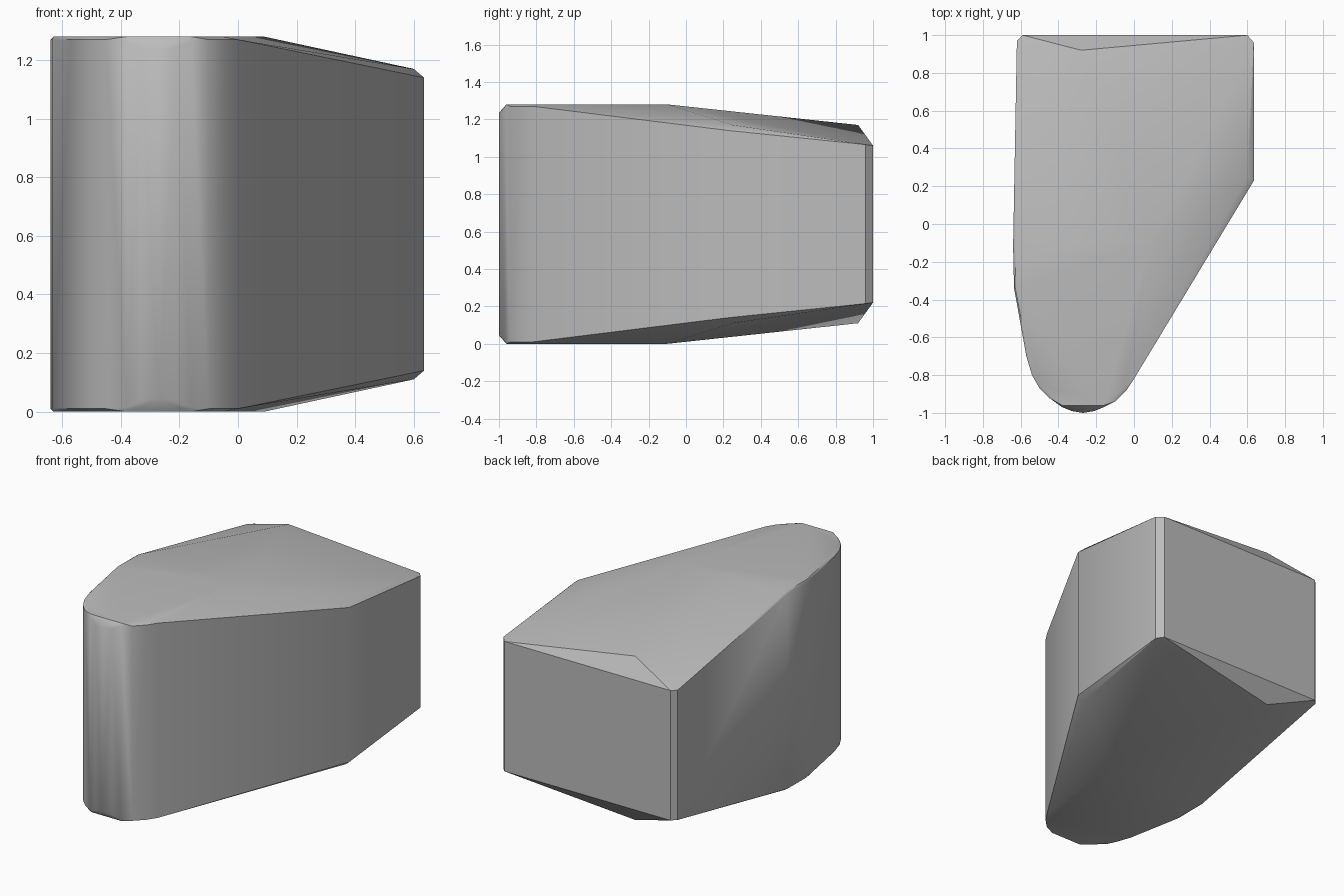
import bpy, bmesh, math

cube = bpy.data.objects.get("Cube")
if cube:
    bpy.data.objects.remove(cube, do_unlink=True)

MID = 0.64  # the block is mirrored above and below this height

# Upper rim of the walls: rounded nose, slanted right wall, bevelled back corners
rim = [(-0.64, -0.12, 1.27), (-0.635, -0.34, 1.27), (-0.57, -0.70, 1.27),
       (-0.54, -0.80, 1.27), (-0.50, -0.87, 1.27), (-0.45, -0.92, 1.27),
       (-0.38, -0.97, 1.265), (-0.33, -0.99, 1.24), (-0.27, -1.0, 1.235),
       (-0.21, -0.99, 1.24), (-0.16, -0.97, 1.265), (-0.10, -0.94, 1.27),
       (-0.04, -0.88, 1.27), (0.0, -0.82, 1.27), (0.635, 0.23, 1.14),
       (0.635, 0.96, 1.065), (0.60, 1.0, 1.06), (-0.59, 1.0, 1.06),
       (-0.62, 0.97, 1.06)]

# Crown: flat plateau over the nose, falling to the back and the right
crown = [(-0.63, -0.33, 1.28), (-0.625, -0.12, 1.28), (-0.56, -0.70, 1.28),
         (-0.50, -0.85, 1.28), (-0.38, -0.96, 1.28), (-0.16, -0.96, 1.28),
         (-0.05, -0.86, 1.28), (0.09, -0.10, 1.28),
         (0.60, 0.25, 1.17), (-0.28, 0.92, 1.17)]

# Wrap one tight skin around the upper points and their mirrored partners
bm = bmesh.new()
for x, y, z in rim + crown:
    bm.verts.new((x, y, z))
    bm.verts.new((x, y, 2 * MID - z))
hull = bmesh.ops.convex_hull(bm, input=bm.verts[:])
loose = set(hull["geom_interior"]) | set(hull["geom_unused"])
bmesh.ops.delete(bm, geom=[v for v in loose if isinstance(v, bmesh.types.BMVert)],
                 context="VERTS")
bmesh.ops.dissolve_limit(bm, angle_limit=math.radians(0.5),
                         verts=bm.verts[:], edges=bm.edges[:])
bmesh.ops.recalc_face_normals(bm, faces=bm.faces[:])
mesh = bpy.data.meshes.new("wedge_block")
bm.to_mesh(mesh)
bm.free()

# Plain grey finish
grey = bpy.data.materials.new("plain grey")
grey.use_nodes = True
colour = (0.5, 0.5, 0.5, 1.0)
grey.diffuse_color = colour
grey.node_tree.nodes["Principled BSDF"].inputs["Base Color"].default_value = colour
mesh.materials.append(grey)

block = bpy.data.objects.new("wedge_block", mesh)
bpy.context.collection.objects.link(block)
bpy.ops.object.select_all(action="DESELECT")
block.select_set(True)
bpy.context.view_layer.objects.active = block
bpy.ops.object.shade_smooth_by_angle(angle=math.radians(32))
